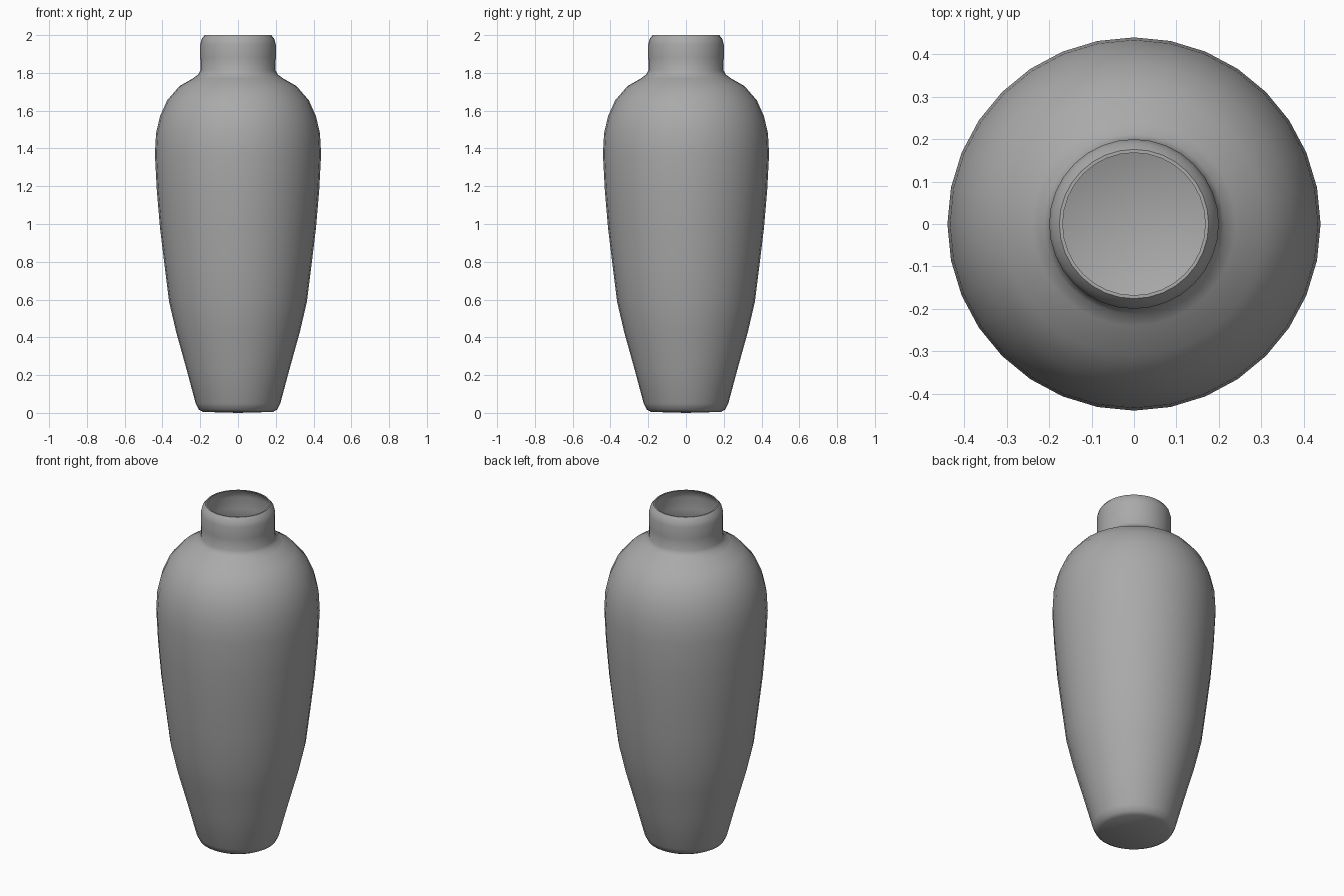
import bpy
import bmesh
from math import radians
from mathutils import Matrix

cube = bpy.data.objects.get("Cube")
if cube:
    bpy.data.objects.remove(cube, do_unlink=True)

SIDES = 32
WALL = 0.008

# Glaze
glaze = bpy.data.materials.new("grey_glaze")
glaze.use_nodes = True
colour = (0.4, 0.4, 0.4, 1)
glaze.diffuse_color = colour
glaze.node_tree.nodes["Principled BSDF"].inputs["Base Color"].default_value = colour

# Outer profile from foot to lip (radius, height)
outer = [(0.185, 0.005), (0.208, 0.018), (0.224, 0.05), (0.275, 0.24),
         (0.328, 0.43), (0.365, 0.59), (0.39, 0.79), (0.413, 0.98),
         (0.43, 1.18), (0.44, 1.37), (0.434, 1.48), (0.413, 1.57),
         (0.375, 1.655), (0.31, 1.73), (0.24, 1.77), (0.212, 1.79),
         (0.199, 1.812), (0.2, 1.88), (0.2, 1.95), (0.192, 1.98), (0.176, 2.0)]
# The inner wall follows the outer one back down to the floor
inner = [(r - WALL, z) for r, z in reversed(outer[2:])]
profile = [(0, 0)] + outer + inner + [(0.19, 0.03), (0, 0.025)]

bm = bmesh.new()
verts = [bm.verts.new((r, 0, z)) for r, z in profile]
edges = [bm.edges.new(pair) for pair in zip(verts, verts[1:])]
bmesh.ops.spin(bm, geom=verts + edges, cent=(0, 0, 0), axis=(0, 0, 1),
               angle=radians(360), steps=SIDES, use_duplicate=False)
bmesh.ops.remove_doubles(bm, verts=bm.verts, dist=0.0005)
bmesh.ops.recalc_face_normals(bm, faces=bm.faces)
mesh = bpy.data.meshes.new("vase")
bm.to_mesh(mesh)
bm.free()
mesh.materials.append(glaze)

vase = bpy.data.objects.new("vase", mesh)
bpy.context.collection.objects.link(vase)
bpy.context.view_layer.objects.active = vase
vase.select_set(True)
bpy.ops.object.shade_smooth_by_angle(angle=radians(50))
